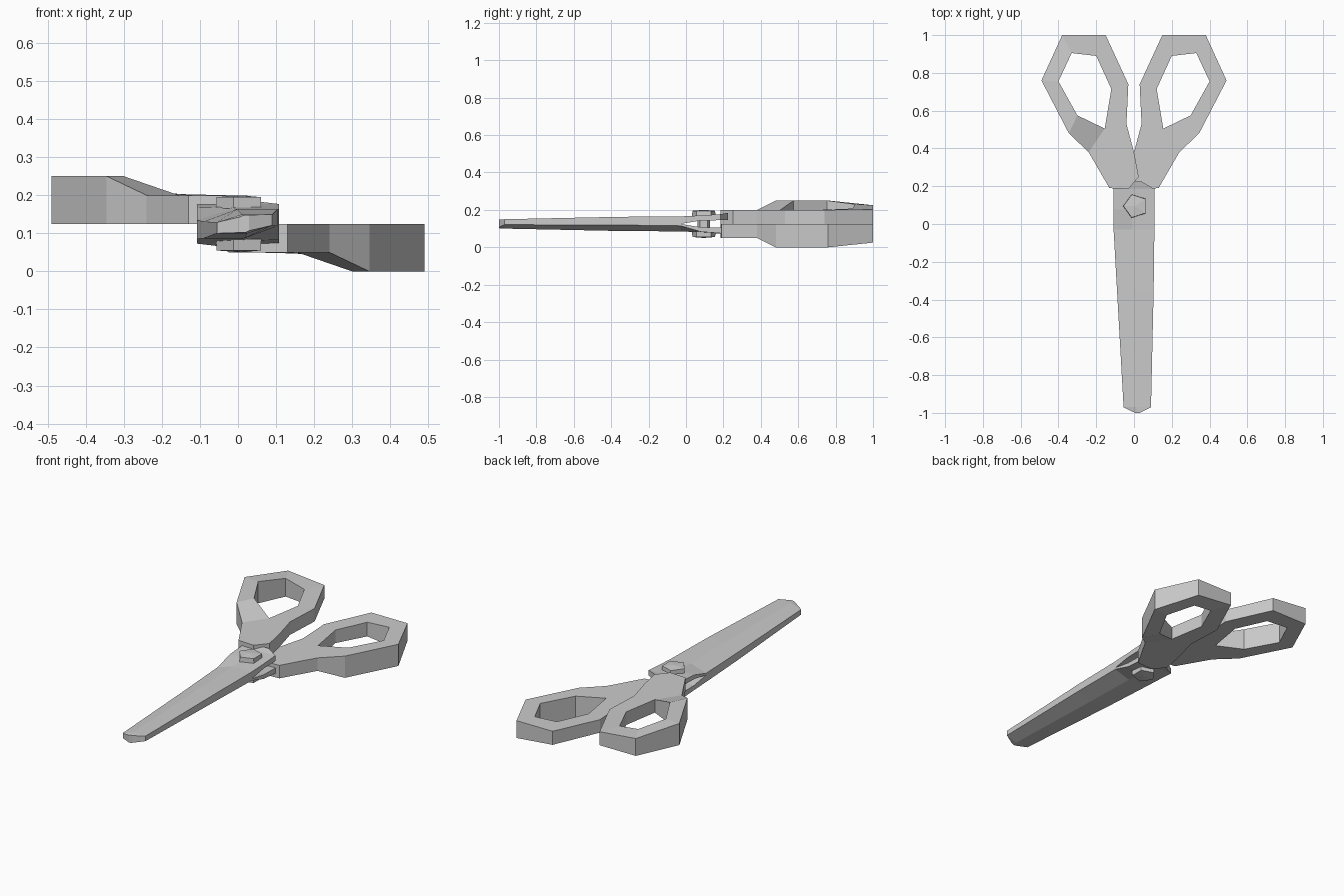
import bpy, bmesh, math
from mathutils import Matrix

if "Cube" in bpy.data.objects:
    bpy.data.objects.remove(bpy.data.objects["Cube"])


def finish(name, bm):
    bmesh.ops.recalc_face_normals(bm, faces=bm.faces)
    me = bpy.data.meshes.new(name)
    bm.to_mesh(me)
    bm.free()
    ob = bpy.data.objects.new(name, me)
    bpy.context.collection.objects.link(ob)
    return ob


# Handle: finger ring (outer loop paired with hole loop) plus flat neck
OUTER = [(-.38, 1, .225), (-.15, 1, .203), (-.03, .74, .2), (-.04, .53, .2),
         (-.24, .38, .2), (-.345, .48, .25), (-.49, .76, .25)]
HOLE = [(-.33, .905, .23), (-.20, .89, .207), (-.12, .715, .2), (-.155, .505, .2),
        None, (-.30, .575, .25), (-.40, .755, .25)]   # None repeats the corner before it
NECK = [(-.13, .19, .2), (-.03, .185, .2), (.025, .25, .2), (0, .38, .2)]
MID = .125


def handle(name, s):
    bm = bmesh.new()

    def column(p):
        x, y, z = p
        return [bm.verts.new((s * x, y, MID)),
                bm.verts.new((s * x, y, MID + (z - MID) * -s if s < 0 else z))
                if s > 0 else bm.verts.new((s * x, y, 2 * MID - z))]

    outer = [column(p) for p in OUTER]
    hole = []
    for p in HOLE:
        hole.append(column(p) if p else hole[-1])
    neck = [column(p) for p in NECK]
    n = len(outer)
    for i in range(n):
        j = (i + 1) % n
        for k in (0, 1):
            quad = [outer[i][k], outer[j][k], hole[j][k], hole[i][k]]
            bm.faces.new(list(dict.fromkeys(quad)))
        if hole[i] is not hole[j]:
            bm.faces.new((hole[i][0], hole[j][0], hole[j][1], hole[i][1]))
        if i != 3:                                    # neck joins on this side
            bm.faces.new((outer[i][0], outer[j][0], outer[j][1], outer[i][1]))
    chain = [outer[4]] + neck + [outer[3]]
    for a, b in zip(chain, chain[1:]):
        bm.faces.new((a[0], b[0], b[1], a[1]))
    for k in (0, 1):
        bm.faces.new([c[k] for c in chain])
    return finish(name, bm)


# Blade stations: y, centre x, half width, inner height, outer height, edge height
BLADE = [(.225, -.03, .07, .02, .06, .058),
         (.185, 0, .108, .02, .052, .05),
         (.08, 0, .108, .018, .045, .042),
         (-.03, 0, .108, 0, .04, .01),
         (-.35, .007, .097, 0, .038, .006),
         (-.97, .0175, .0725, 0, .025, .004),
         (-1, .0175, .012, 0, .023, .018)]


def blade(name, s):
    bm = bmesh.new()
    rings = []
    for i, (y, c, w, lo, hi, edge) in enumerate(BLADE):
        c = c * s if i == 0 else c                    # root bends to its own handle
        prof = [(-w, lo), (w, lo), (w, hi), (-w * .1, hi), (-w, edge)]
        rings.append([bm.verts.new((c + s * x, y, MID + s * z)) for x, z in prof])
    for a, b in zip(rings, rings[1:]):
        for i in range(5):
            j = (i + 1) % 5
            bm.faces.new((a[i], a[j], b[j], b[i]))
    bm.faces.new(rings[0])
    bm.faces.new(rings[-1])
    return finish(name, bm)


# Pivot: five-sided heads with a slight dome, and a pin between them
def prism(name, r1, r2, depth, z, s=1):
    bm = bmesh.new()
    bmesh.ops.create_cone(bm, cap_ends=True, segments=5, radius1=r1, radius2=r2, depth=depth,
                          matrix=Matrix.Rotation(math.radians(90), 4, 'Z'))
    top = max(bm.faces, key=lambda f: f.calc_center_median().z)
    if r1 > .05:
        bmesh.ops.poke(bm, faces=[top], offset=.005)
    for v in bm.verts:
        v.co.z *= s
    bmesh.ops.translate(bm, verts=bm.verts, vec=(.008, .095, z))
    return finish(name, bm)


for label, s in (("upper", 1), ("lower", -1)):
    handle(label + "_handle", s)
    blade(label + "_blade", s)
    prism(label + "_pivot_head", .066, .064, .03, MID + s * .055, s)
prism("pivot_pin", .035, .035, .09, MID)
